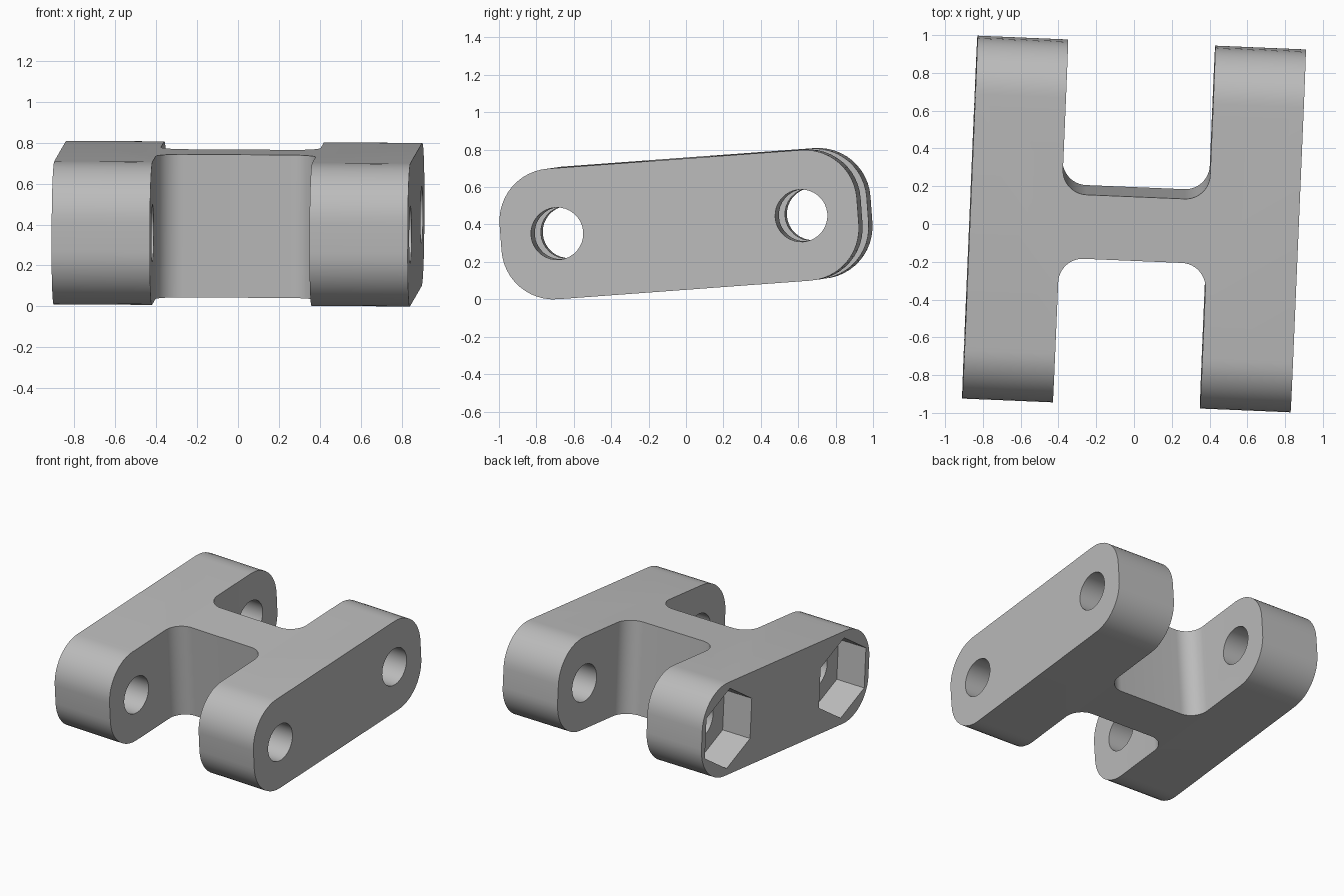
import bpy, bmesh, math
from mathutils import Matrix, Vector

WIDTH, LENGTH, HEIGHT = 1.74, 1.917, 0.70
GAP, WEB = 0.78, 0.34
END_RADIUS, FILLET = 0.28, 0.13
HOLE_Y, HOLE_R = 0.655, 0.14
HEX_R, HEX_DEPTH = 0.30, 0.24

if "Cube" in bpy.data.objects:
    bpy.data.objects.remove(bpy.data.objects["Cube"], do_unlink=True)

grey = bpy.data.materials.new("plain grey")
grey.use_nodes = True
colour = (0.5, 0.5, 0.5, 1)
grey.diffuse_color = colour
grey.node_tree.nodes["Principled BSDF"].inputs["Base Color"].default_value = colour


def add_object(name, bm):
    bmesh.ops.recalc_face_normals(bm, faces=bm.faces)
    mesh = bpy.data.meshes.new(name)
    bm.to_mesh(mesh)
    bm.free()
    obj = bpy.data.objects.new(name, mesh)
    bpy.context.collection.objects.link(obj)
    mesh.materials.append(grey)
    return obj


def rounded_box(name, size, centre, axis, radius):
    """Box with the four edges along one axis rounded."""
    bm = bmesh.new()
    bmesh.ops.create_cube(bm, size=1)
    bmesh.ops.scale(bm, vec=size, verts=bm.verts)
    edges = [e for e in bm.edges
             if abs((e.verts[0].co - e.verts[1].co)[axis]) > 0.01]
    bmesh.ops.bevel(bm, geom=edges, offset=radius, segments=12,
                    profile=0.5, affect='EDGES')
    bmesh.ops.translate(bm, vec=centre, verts=bm.verts)
    return add_object(name, bm)


def prism(name, sides, radius, depth, centre):
    """Prism along x with a corner pointing up."""
    bm = bmesh.new()
    bmesh.ops.create_cone(bm, cap_ends=True, segments=sides, radius1=radius,
                          radius2=radius, depth=depth)
    top = max(bm.verts, key=lambda v: v.co.y).co
    spin = Matrix.Rotation(-math.atan2(top.y, top.x), 4, 'Z')
    turn = Matrix.Rotation(math.radians(-90), 4, 'Y')
    bmesh.ops.transform(bm, matrix=Matrix.Translation(centre) @ turn @ spin,
                        verts=bm.verts)
    return add_object(name, bm)


# Link body: one block with rounded ends
body = rounded_box("link_body", (WIDTH, LENGTH, HEIGHT), (0, 0, 0), 0, END_RADIUS)

# Fork slots, bolt holes and nut pockets, the same at each end
cutters = []
for label, side in (("front", -1), ("back", 1)):
    slot = 2.0
    cutters += [
        rounded_box(label + "_slot_cutter", (GAP, slot, 2),
                    (0, side * (WEB + slot) / 2, 0), 2, FILLET),
        prism(label + "_hole_cutter", 32, HOLE_R, 3, (0, side * HOLE_Y, 0)),
        prism(label + "_nut_pocket_cutter", 6, HEX_R, 2 * HEX_DEPTH,
              (-WIDTH / 2, side * HOLE_Y, 0))]

bpy.ops.object.select_all(action='DESELECT')
body.select_set(True)
bpy.context.view_layer.objects.active = body
for cutter in cutters:
    cutter.hide_render = True
    mod = body.modifiers.new("cut", 'BOOLEAN')
    mod.operation, mod.solver, mod.object = 'DIFFERENCE', 'EXACT', cutter
    bpy.ops.object.modifier_apply(modifier=mod.name)
    bpy.data.objects.remove(cutter, do_unlink=True)

# Slight tilt of the whole link, then rest it on the ground
tilt = (Matrix.Rotation(math.radians(-2.4), 4, 'Z')
        @ Matrix.Rotation(math.radians(0.35), 4, 'Y')
        @ Matrix.Rotation(math.radians(4.2), 4, 'X'))
body.data.transform(tilt)
low = Vector([min(v.co[i] for v in body.data.vertices) for i in range(3)])
high = Vector([max(v.co[i] for v in body.data.vertices) for i in range(3)])
middle = (low + high) / 2
body.data.transform(Matrix.Translation((-middle.x, -middle.y, -low.z)))

bpy.ops.object.shade_smooth_by_angle(angle=math.radians(30))
